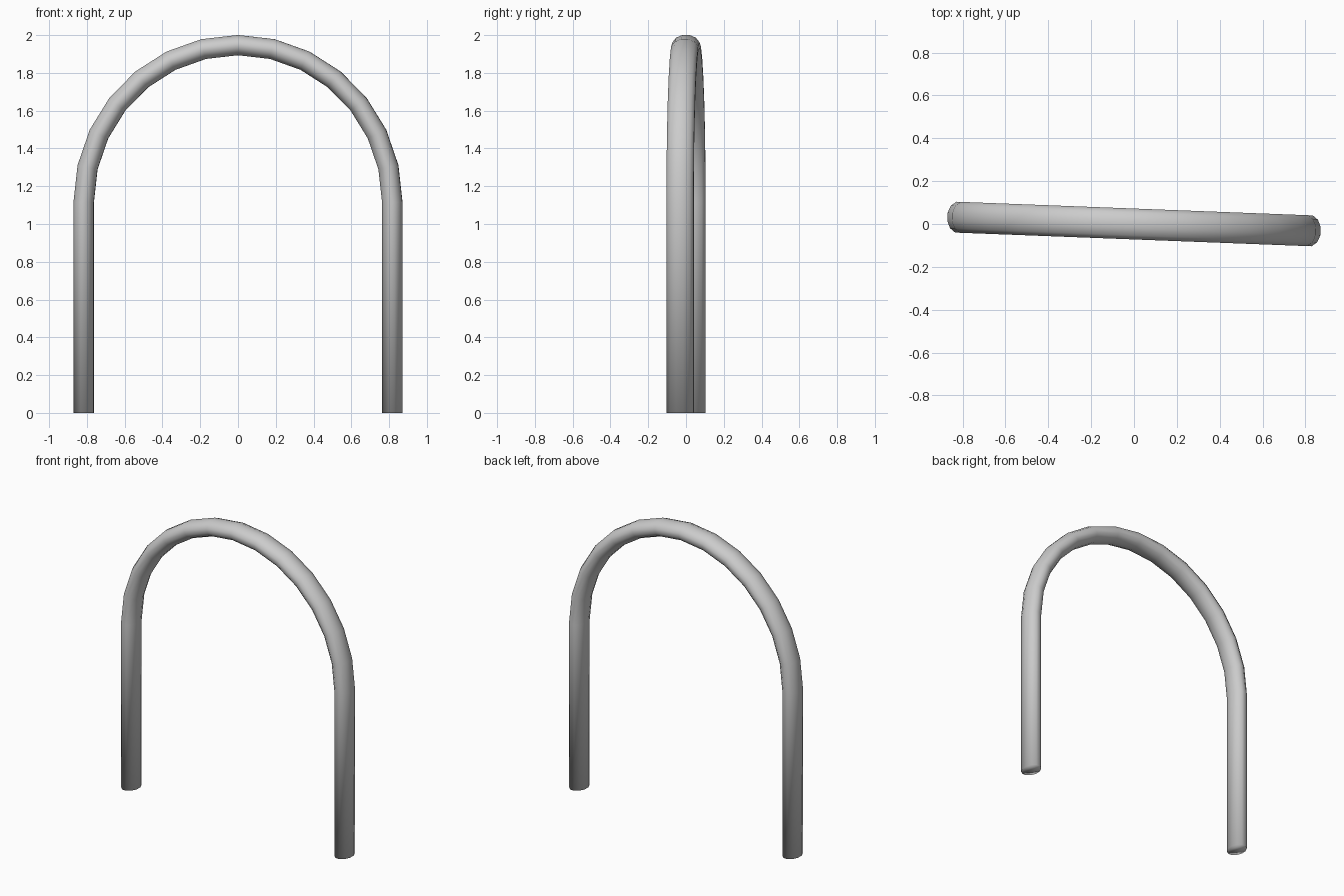
import bpy, bmesh
from math import sin, cos, pi, radians

if "Cube" in bpy.data.objects:
    bpy.data.objects.remove(bpy.data.objects["Cube"])

RX, RZ, SPRING = 0.8175, 0.832, 1.115   # arch centreline radii and springing height
HALF_W, HALF_D = 0.0535, 0.072          # oval tube half sizes
STEPS, SIDES = 14, 12

# Centreline frames: (x, z, outward direction)
frames = [(RX, 0, 1, 0)]
for i in range(STEPS + 1):
    a = pi * i / STEPS
    frames.append((RX * cos(a), SPRING + RZ * sin(a), cos(a), sin(a)))
frames.append((-RX, 0, -1, 0))

# Sweep the oval section along the arch
bm = bmesh.new()
rings = []
for x, z, nx, nz in frames:
    ring = []
    for k in range(SIDES):
        t = 2 * pi * (k + 0.5) / SIDES
        u, v = HALF_W * cos(t) / cos(pi / SIDES), HALF_D * sin(t) / cos(pi / SIDES)
        ring.append(bm.verts.new((x + u * nx, v, z + u * nz)))
    rings.append(ring)
for a, b in zip(rings, rings[1:]):
    for k in range(SIDES):
        j = (k + 1) % SIDES
        bm.faces.new((a[k], a[j], b[j], b[k]))

# Close both feet
bm.faces.new(rings[0])
bm.faces.new(rings[-1])
bmesh.ops.recalc_face_normals(bm, faces=bm.faces)
for f in bm.faces:
    f.smooth = True

mesh = bpy.data.meshes.new("arch_tube")
bm.to_mesh(mesh)
bm.free()
arch = bpy.data.objects.new("arch_tube", mesh)
bpy.context.collection.objects.link(arch)
arch.rotation_euler.z = radians(-2.2)   # the arch stands slightly turned
